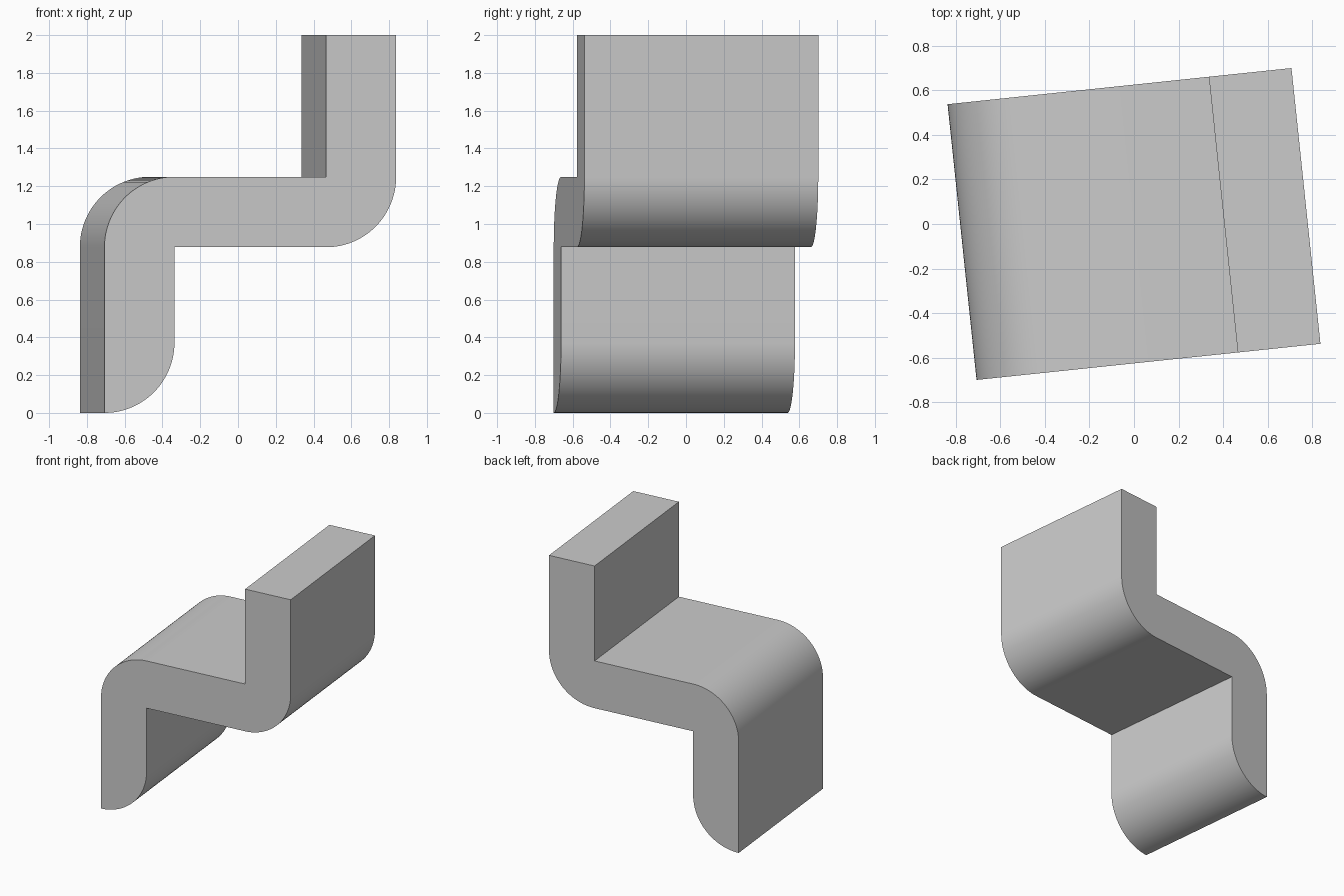
import bpy, bmesh, math
from mathutils import Matrix

if "Cube" in bpy.data.objects:
    bpy.data.objects.remove(bpy.data.objects["Cube"], do_unlink=True)

# Overall sizes of the stepped bracket
WIDTH, DEPTH, HEIGHT = 1.553, 1.245, 2.0
T = 0.373                 # wall thickness, also the bend radius
SHELF_TOP = 1.25
TURN = math.radians(6)
STEPS = 24


def arc(cx, cz, start, end):
    """Points of a circular arc, angles in degrees."""
    points = []
    for i in range(STEPS + 1):
        a = math.radians(start + (end - start) * i / STEPS)
        points.append((cx + T * math.cos(a), cz + T * math.sin(a)))
    return points


# Z-shaped side profile, counter-clockwise from the lower tip
shelf_bottom = SHELF_TOP - T
profile = arc(0, T, -90, 0)                               # rounded foot
profile += [(T, shelf_bottom)]                            # inner corner below shelf
profile += arc(WIDTH - T, SHELF_TOP, -90, 0)              # bend under the upright
profile += [(WIDTH, HEIGHT), (WIDTH - T, HEIGHT)]         # top of the upright
profile += [(WIDTH - T, SHELF_TOP)]                       # inner corner above shelf
profile += arc(T, shelf_bottom, 90, 180)                  # bend over the leg

# Extrude the profile from front to back
bm = bmesh.new()
front = bm.faces.new([bm.verts.new((u - WIDTH / 2, -DEPTH / 2, z)) for u, z in profile])
side = bmesh.ops.extrude_face_region(bm, geom=[front], use_keep_orig=True)
moved = [v for v in side["geom"] if isinstance(v, bmesh.types.BMVert)]
bmesh.ops.translate(bm, verts=moved, vec=(0, DEPTH, 0))
bmesh.ops.rotate(bm, verts=bm.verts, matrix=Matrix.Rotation(TURN, 3, "Z"))
bmesh.ops.recalc_face_normals(bm, faces=bm.faces)

mesh = bpy.data.meshes.new("stepped_bracket")
bm.to_mesh(mesh)
bm.free()
bracket = bpy.data.objects.new("stepped_bracket", mesh)
bpy.context.collection.objects.link(bracket)

# Plain grey material
grey = bpy.data.materials.new("light_grey")
grey.use_nodes = True
colour = (0.6, 0.6, 0.6, 1)
grey.diffuse_color = colour
grey.node_tree.nodes["Principled BSDF"].inputs["Base Color"].default_value = colour
mesh.materials.append(grey)

# Smooth bends, sharp corners
bpy.ops.object.select_all(action="DESELECT")
bracket.select_set(True)
bpy.context.view_layer.objects.active = bracket
bpy.ops.object.shade_smooth_by_angle(angle=math.radians(30))
